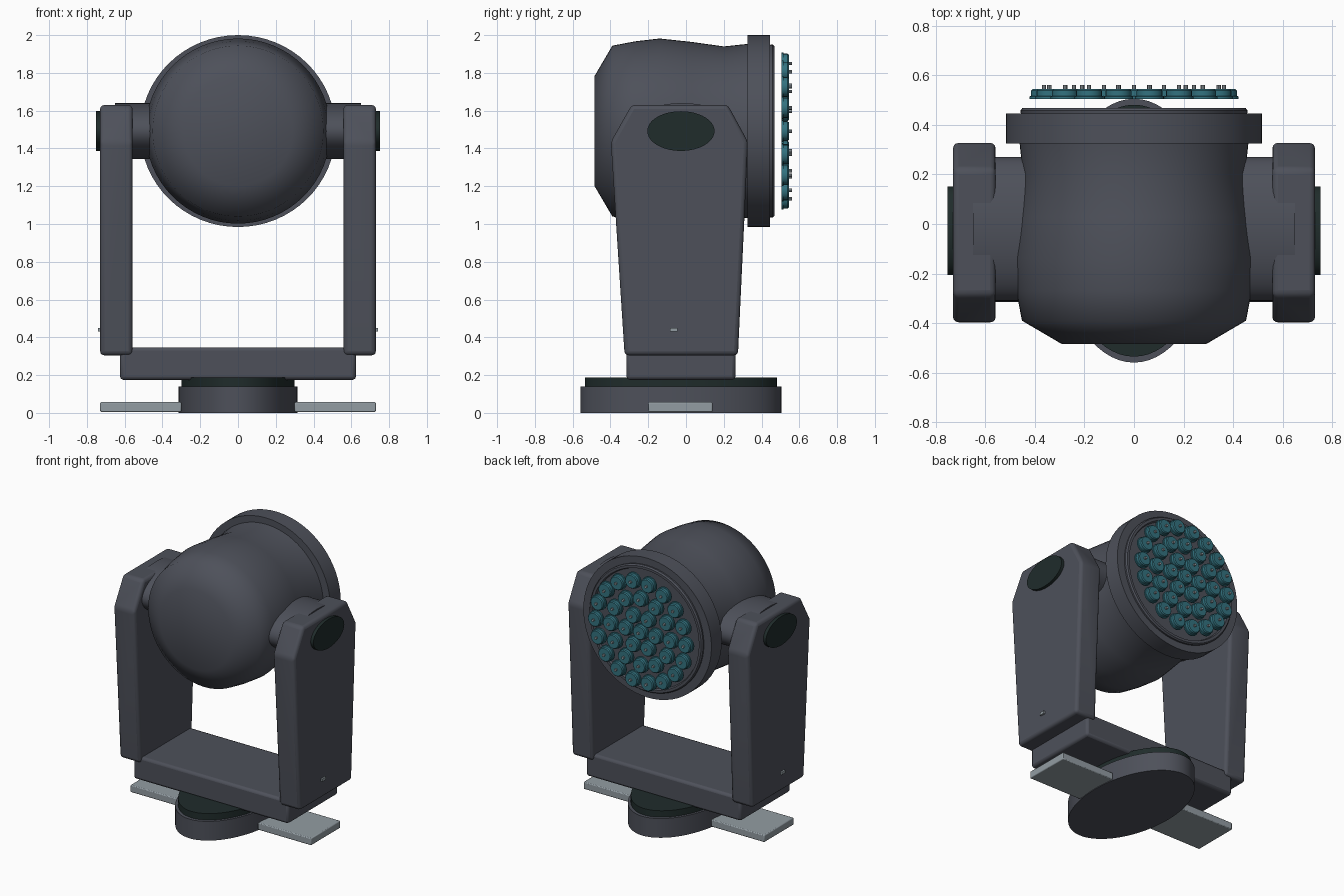
import bpy, bmesh, math
from mathutils import Matrix, Vector

if "Cube" in bpy.data.objects:
    bpy.data.objects.remove(bpy.data.objects["Cube"])


def material(name, rgb):
    m = bpy.data.materials.new(name)
    m.diffuse_color = (*rgb, 1)
    m.use_nodes = True
    m.node_tree.nodes["Principled BSDF"].inputs["Base Color"].default_value = m.diffuse_color
    return m


BODY = material("charcoal", (0.075, 0.081, 0.102))
DARK = material("dark_green", (0.014, 0.025, 0.024))
STEEL = material("light_grey", (0.29, 0.335, 0.365))
TEAL = material("teal", (0.033, 0.17, 0.215))
HEAD_Z = 1.492


def finish(name, bm, mat, bevel=0, segments=2, angle=35):
    bmesh.ops.recalc_face_normals(bm, faces=bm.faces[:])
    me = bpy.data.meshes.new(name)
    bm.to_mesh(me)
    bm.free()
    ob = bpy.data.objects.new(name, me)
    bpy.context.collection.objects.link(ob)
    me.materials.append(mat)
    if bevel:
        mod = ob.modifiers.new("bevel", 'BEVEL')
        mod.width, mod.segments = bevel, segments
        mod.limit_method, mod.angle_limit = 'ANGLE', math.radians(30)
    bpy.ops.object.select_all(action='DESELECT')
    bpy.context.view_layer.objects.active = ob
    ob.select_set(True)
    bpy.ops.object.shade_smooth_by_angle(angle=math.radians(angle))
    return ob


def box(name, lo, hi, mat, bevel=0):
    lo, hi = Vector(lo), Vector(hi)
    bm = bmesh.new()
    bmesh.ops.create_cube(bm, size=1, matrix=Matrix.Translation((lo + hi) / 2)
                          @ Matrix.Diagonal((*(hi - lo), 1)))
    return finish(name, bm, mat, bevel)


def add_lathe(bm, profile, origin, axis, scale=(1, 1), n=64):
    """Spin (radius, distance) points round an axis; scale makes it elliptical."""
    rings = []
    for r, d in profile:
        ring = []
        for i in range(n):
            a = 2 * math.pi * i / n
            u, v = r * scale[0] * math.cos(a), r * scale[1] * math.sin(a)
            p = {'X': (d, u, v), 'Y': (u, d, v), 'Z': (u, v, d)}[axis]
            ring.append(bm.verts.new(Vector(p) + Vector(origin)))
        rings.append(ring)
    for a, b in zip(rings, rings[1:]):
        for i in range(n):
            j = (i + 1) % n
            bm.faces.new((a[i], a[j], b[j], b[i]))
    bm.faces.new(rings[0])
    bm.faces.new(rings[-1])


def lathe(name, profile, origin, axis, mat, scale=(1, 1), n=64, angle=35):
    bm = bmesh.new()
    add_lathe(bm, profile, origin, axis, scale, n)
    return finish(name, bm, mat, angle=angle)


# Oval base with dark turntable
lathe("base", [(1, 0), (1, 0.14)], (0, -0.027, 0), 'Z', BODY, (0.315, 0.532))
lathe("turntable", [(1, 0.13), (1, 0.187)], (0, -0.027, 0), 'Z', DARK, (0.30, 0.508))

# Yoke crossbar
box("crossbar", (-0.625, -0.315, 0.175), (0.625, 0.262, 0.347), BODY, 0.018)

# Yoke arms and the parts attached to each side
ARM = [(-0.325, 0.305), (0.275, 0.305), (0.328, 1.435), (0.222, 1.63),
       (-0.288, 1.63), (-0.398, 1.435)]
for side, s in (("left", -1), ("right", 1)):
    bm = bmesh.new()
    inner = [bm.verts.new((s * 0.558, y, z)) for y, z in ARM]
    outer = [bm.verts.new((s * 0.73, y, z)) for y, z in ARM]
    bm.faces.new(inner)
    bm.faces.new(outer)
    for i in range(len(ARM)):
        j = (i + 1) % len(ARM)
        bm.faces.new((inner[i], inner[j], outer[j], outer[i]))
    finish(side + "_arm", bm, BODY, 0.022, 3)

    lathe(side + "_hub", [(1, s * 0.38), (1, s * 0.65)], (0, -0.02, HEAD_Z), 'X',
          BODY, (0.29, 0.148))
    lathe(side + "_pivot_cap", [(1, s * 0.72), (1, s * 0.752)], (0, -0.027, HEAD_Z),
          'X', DARK, (0.178, 0.105))
    x = sorted((s * 0.72, s * 0.742))
    box(side + "_screw", (x[0], -0.085, 0.43), (x[1], -0.045, 0.45), STEEL)
    x = sorted((s * 0.30, s * 0.73))
    box(side + "_foot_plate", (x[0], -0.2, 0.005), (x[1], 0.14, 0.057), STEEL, 0.006)

# Lamp head housing, collar and recessed front
lathe("head_housing", [(0.29, -0.485), (0.452, -0.39), (0.475, -0.27), (0.49, -0.14),
                       (0.472, 0.03), (0.448, 0.2), (0.463, 0.34)],
      (0, 0, HEAD_Z), 'Y', BODY, angle=62)
lathe("head_collar", [(0.44, 0.325), (1 * 0.508, 0.325), (0.508, 0.445), (0.44, 0.445)],
      (0, 0, HEAD_Z), 'Y', BODY, (1.018, 1))
lathe("front_rim", [(0.455, 0.43), (0.458, 0.458), (0.45, 0.468), (0.432, 0.468),
                    (0.425, 0.452)], (0, 0, HEAD_Z), 'Y', BODY)

# Round lenses in concentric rings, each with a small centre pin
lenses, pins = bmesh.new(), bmesh.new()
for ring, count in enumerate((1, 6, 12, 18)):
    for i in range(count):
        a = 2 * math.pi * i / count
        r = 0.121 * ring
        o = (r * math.cos(a), 0, HEAD_Z + r * math.sin(a))
        add_lathe(lenses, [(0.058, 0.505), (0.058, 0.515), (0.052, 0.517),
                           (0.052, 0.538), (0.046, 0.545)], o, 'Y', n=20)
        add_lathe(pins, [(0.009, 0.54), (0.009, 0.56)], o, 'Y', n=8)
finish("lenses", lenses, TEAL)
finish("lens_pins", pins, STEEL)
